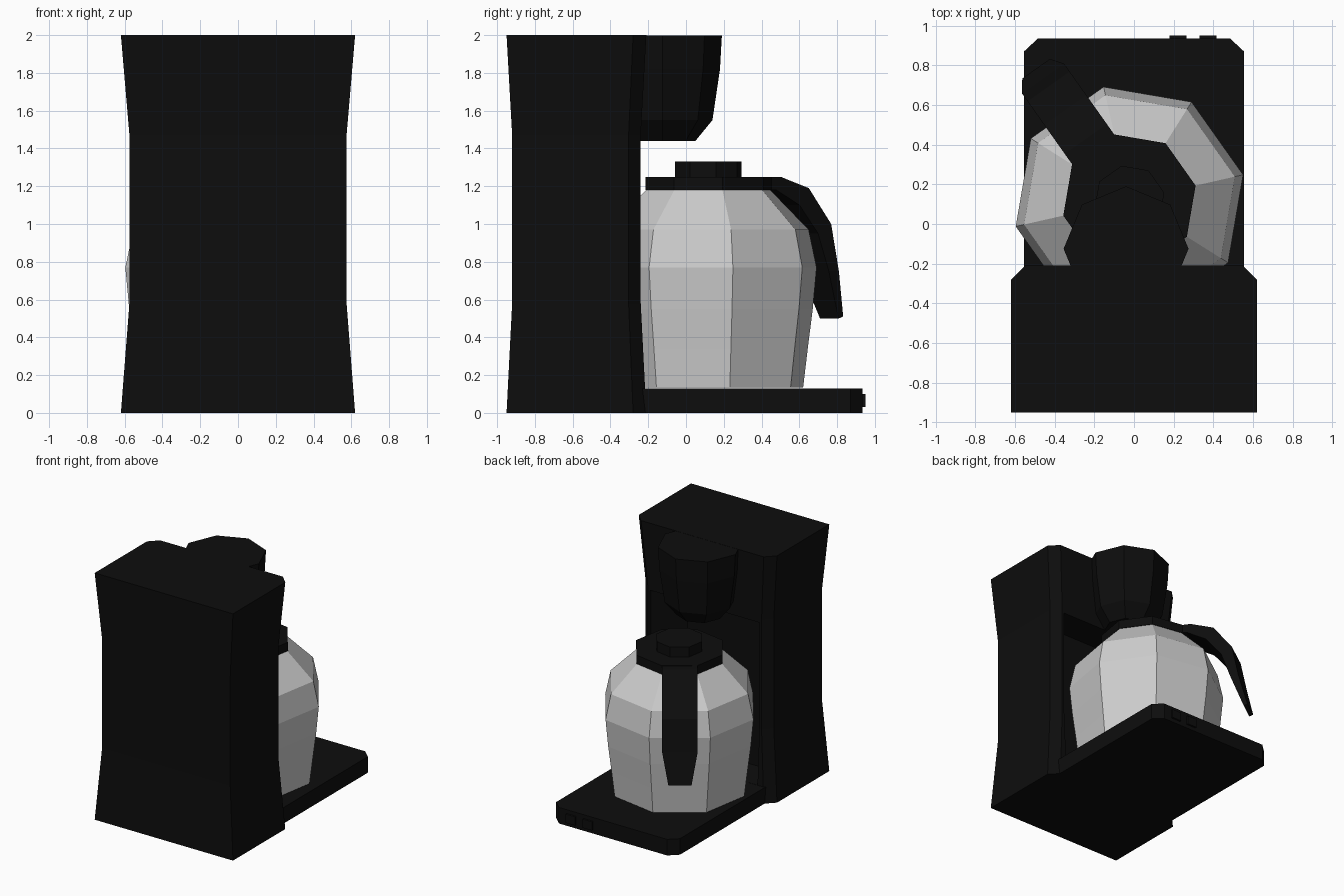
import bpy, bmesh
from math import cos, sin, radians

if "Cube" in bpy.data.objects:
    bpy.data.objects.remove(bpy.data.objects["Cube"])

black = bpy.data.materials.new("black_plastic")
black.diffuse_color = (0.004, 0.004, 0.004, 1)
black.use_nodes = True
black.node_tree.nodes["Principled BSDF"].inputs["Base Color"].default_value = black.diffuse_color


def loft(name, rings, mat=black):
    """Skin a stack of equal-sized point rings and cap both ends."""
    bm = bmesh.new()
    vs = [[bm.verts.new(p) for p in ring] for ring in rings]
    n = len(vs[0])
    for a, b in zip(vs, vs[1:]):
        for i in range(n):
            j = (i + 1) % n
            bm.faces.new((a[i], a[j], b[j], b[i]))
    bm.faces.new(vs[0][::-1])
    bm.faces.new(vs[-1])
    bmesh.ops.recalc_face_normals(bm, faces=bm.faces)
    me = bpy.data.meshes.new(name)
    bm.to_mesh(me)
    bm.free()
    ob = bpy.data.objects.new(name, me)
    bpy.context.collection.objects.link(ob)
    if mat:
        me.materials.append(mat)
    return ob


def prism(name, outline, z0, z1):
    return loft(name, [[(x, y, z) for x, y in outline] for z in (z0, z1)])


def octagon(name, centre, turn, profile, mat=black):
    """Eight-sided lathe from (radius, z) pairs."""
    angles = [radians(turn + 45 * i) for i in range(8)]
    return loft(name, [[(centre[0] + r * cos(a), centre[1] + r * sin(a), z)
                        for a in angles] for r, z in profile], mat)


# Water tank tower, waisted, with chamfered front corners
half = [(0.62, -0.37), (0.62, 0.30), (0.55, 0.37)]
plan = half + [(-x, y) for x, y in reversed(half)]
tower = loft("tower", [[(x * sx, y * sy - 0.58, z) for x, y in plan]
                       for z, sx, sy in ((0, 1, 1), (0.58, 0.927, 0.92),
                                         (1.47, 0.927, 0.92), (2, 1, 1))])

# Niche in the tower that takes the back of the carafe
niche = prism("niche_cutter", [(-0.49, 0), (-0.49, -0.26), (-0.33, -0.49),
                               (0.33, -0.49), (0.49, -0.26), (0.49, 0)], 0.131, 1.44)
niche.hide_render = True
niche.hide_set(True)
cut = tower.modifiers.new("niche", "BOOLEAN")
cut.operation = "DIFFERENCE"
cut.solver = "EXACT"
cut.object = niche

# Base plate with two switches
prism("base_plate", [(-0.555, -0.25), (0.555, -0.25), (0.555, 0.87), (0.485, 0.935),
                     (-0.485, 0.935), (-0.555, 0.87)], 0, 0.13)
for i, x in enumerate((0.18, 0.33)):
    prism(f"switch_{i + 1}", [(x, 0.92), (x + 0.085, 0.92), (x + 0.085, 0.95),
                              (x, 0.95)], 0.03, 0.1)

# Filter basket
octagon("filter_basket", (-0.04, -0.125), 0,
        [(0.175, 1.44), (0.265, 1.55), (0.305, 1.82), (0.315, 1.999)])

# Carafe, lid and knob share one axis and turn
pot, turn = (-0.023, 0.118), 12.8
octagon("carafe", pot, turn, [(0.515, 0.135), (0.54, 0.34), (0.567, 0.55), (0.588, 0.77),
                              (0.545, 0.97), (0.337, 1.18)], None)
octagon("lid", pot, turn, [(0.342, 1.18), (0.342, 1.25)])
octagon("lid_knob", pot, turn, [(0.18, 1.25), (0.18, 1.33)])

# Handle: sections as outer (reach, z), inner (reach, z), half width
sections = [(0.28, 1.249, 0.28, 1.18, 0.13), (0.38, 1.249, 0.35, 1.18, 0.13),
            (0.56, 1.19, 0.50, 1.10, 0.13), (0.705, 1.0, 0.62, 0.95, 0.13),
            (0.755, 0.75, 0.69, 0.75, 0.13), (0.815, 0.51, 0.785, 0.5, 0.085)]
a = radians(turn + 112.5)


def place(s, w, z):
    return (pot[0] + s * cos(a) + w * sin(a), pot[1] + s * sin(a) - w * cos(a), z)


loft("handle", [[place(so, -w, zo), place(so, w, zo), place(si, w, zi), place(si, -w, zi)]
                for so, zo, si, zi, w in sections])
